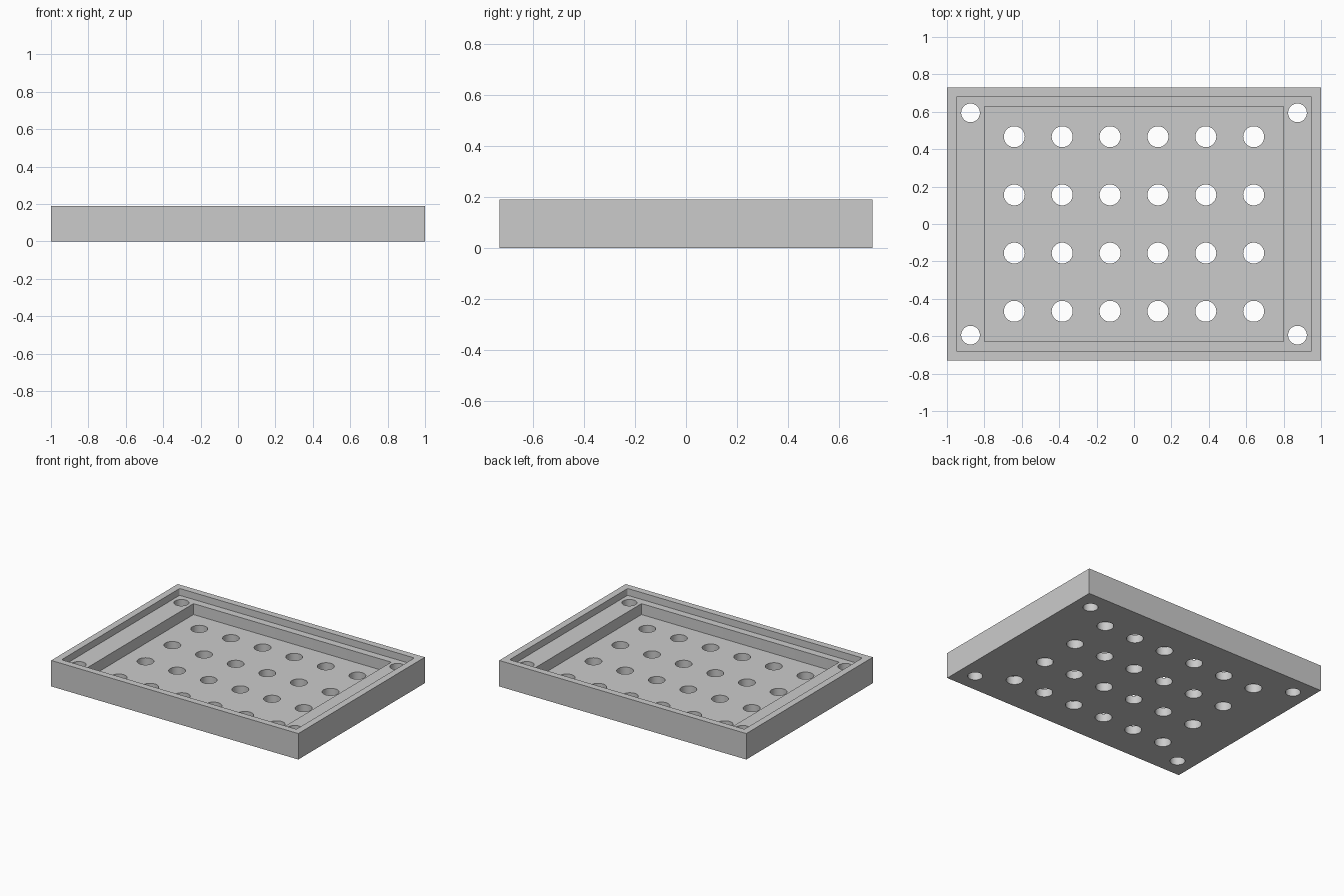
import bpy, bmesh, math
from mathutils import Matrix, Vector

if "Cube" in bpy.data.objects:
    bpy.data.objects.remove(bpy.data.objects["Cube"], do_unlink=True)

HX, HY, TOP = 1.0, 0.731, 0.19     # outer half sizes and height
LEDGE_Z, FLOOR_Z = 0.14, 0.06      # step and tray floor heights

grey = bpy.data.materials.new("light grey")
grey.use_nodes = True
colour = (0.6, 0.6, 0.6, 1.0)
grey.diffuse_color = colour
grey.node_tree.nodes["Principled BSDF"].inputs["Base Color"].default_value = colour


def finish(name, bm):
    mesh = bpy.data.meshes.new(name)
    bm.to_mesh(mesh)
    bm.free()
    mesh.materials.append(grey)
    obj = bpy.data.objects.new(name, mesh)
    bpy.context.collection.objects.link(obj)
    return obj


def block(name, hx, hy, z0, z1, corner=0.0):
    """Box with optionally rounded vertical corners."""
    bm = bmesh.new()
    size = Matrix.Diagonal((2 * hx, 2 * hy, z1 - z0, 1))
    bmesh.ops.create_cube(bm, size=1, matrix=Matrix.Translation((0, 0, (z0 + z1) / 2)) @ size)
    if corner:
        upright = [e for e in bm.edges
                   if abs(e.verts[0].co.z - e.verts[1].co.z) > 0.01]
        bmesh.ops.bevel(bm, geom=upright, offset=corner, segments=4,
                        profile=0.5, affect='EDGES')
    return finish(name, bm)


def pins(name, centres, radius):
    """Upright cylinders through the full height."""
    bm = bmesh.new()
    for x, y in centres:
        bmesh.ops.create_cone(bm, cap_ends=True, segments=40, radius1=radius,
                              radius2=radius, depth=0.6,
                              matrix=Matrix.Translation((x, y, 0.1)))
    return finish(name, bm)


# Solid tray body
tray = block("perforated_tray", HX, HY, 0, TOP)

# Shallow lid recess, deep pocket, drain holes and corner screw holes
drain = [((i - 2.5) * 0.256, (j - 1.5) * 0.311) for i in range(6) for j in range(4)]
screws = [(sx * 0.874, sy * 0.594) for sx in (-1, 1) for sy in (-1, 1)]
cutters = [
    block("lid_recess_cutter", 0.95, 0.682, LEDGE_Z, 0.3, 0.01),
    block("pocket_cutter", 0.80, 0.628, FLOOR_Z, 0.32, 0.004),
    pins("drain_hole_cutter", drain, 0.056),
    pins("screw_hole_cutter", screws, 0.05),
]

bpy.ops.object.select_all(action='DESELECT')
tray.select_set(True)
bpy.context.view_layer.objects.active = tray
for cutter in cutters:
    cutter.hide_render = True
    mod = tray.modifiers.new(cutter.name, 'BOOLEAN')
    mod.operation = 'DIFFERENCE'
    mod.solver = 'EXACT'
    mod.object = cutter
    bpy.ops.object.modifier_apply(modifier=mod.name)
for cutter in cutters:
    bpy.data.objects.remove(cutter, do_unlink=True)

# Round hole walls shade smooth, all other edges stay sharp
bpy.ops.object.shade_smooth_by_angle(angle=math.radians(30))
